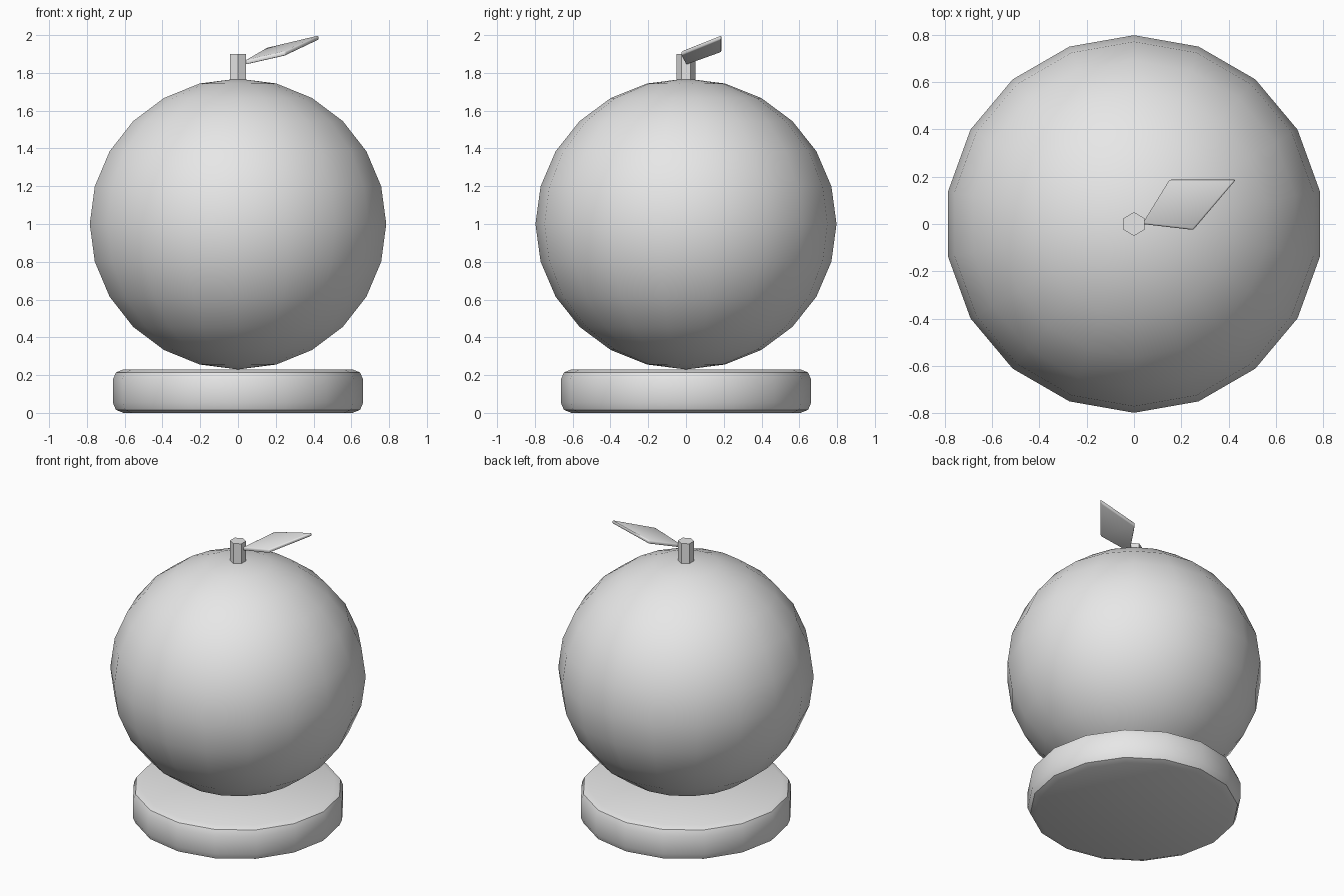
import bpy, bmesh, math

if "Cube" in bpy.data.objects:
    bpy.data.objects.remove(bpy.data.objects["Cube"])

grey = bpy.data.materials.new("light grey")
grey.diffuse_color = (0.8, 0.8, 0.8, 1)
grey.use_nodes = True
grey.node_tree.nodes["Principled BSDF"].inputs["Base Color"].default_value = grey.diffuse_color


def finish(ob, name, angle=None):
    ob.name = name
    ob.data.materials.clear()
    ob.data.materials.append(grey)
    bpy.ops.object.select_all(action='DESELECT')
    ob.select_set(True)
    bpy.context.view_layer.objects.active = ob
    if angle:
        bpy.ops.object.shade_smooth_by_angle(angle=math.radians(angle))
    return ob


def apply_transform():
    bpy.ops.object.transform_apply(location=False, rotation=True, scale=True)


def bevel(ob, width, segments):
    m = ob.modifiers.new("bevel", 'BEVEL')
    m.width, m.segments = width, segments
    m.limit_method = 'ANGLE'
    m.angle_limit = math.radians(40)
    bpy.context.view_layer.objects.active = ob
    bpy.ops.object.modifier_apply(modifier=m.name)


# round base with softened rims
bpy.ops.mesh.primitive_cylinder_add(vertices=16, radius=0.663, depth=0.23, location=(0, 0, 0.115))
base = bpy.context.object
bevel(base, 0.055, 2)
finish(base, "base", 40)

# fruit body, slightly flattened
bpy.ops.mesh.primitive_uv_sphere_add(segments=18, ring_count=12, radius=1, location=(0, 0, 1.0))
body = bpy.context.object
body.scale = (0.797, 0.797, 0.77)
apply_transform()
finish(body, "fruit", 60)

# hexagonal stem
bpy.ops.mesh.primitive_cylinder_add(vertices=6, radius=0.05, depth=0.16, location=(0, 0, 1.82))
finish(bpy.context.object, "stem")

# tilted diamond leaf
outline = [(0.035, 0.0, 1.866), (0.25, -0.025, 1.915), (0.43, 0.187, 2.0), (0.15, 0.187, 1.933)]
bm = bmesh.new()
top = [bm.verts.new(p) for p in outline]
low = [bm.verts.new((x, y, z - 0.024)) for x, y, z in outline]
bm.faces.new(top)
bm.faces.new(low[::-1])
for i in range(4):
    j = (i + 1) % 4
    bm.faces.new((top[i], low[i], low[j], top[j]))
bmesh.ops.recalc_face_normals(bm, faces=bm.faces)
mesh = bpy.data.meshes.new("leaf")
bm.to_mesh(mesh)
bm.free()
leaf = bpy.data.objects.new("leaf", mesh)
bpy.context.collection.objects.link(leaf)
bevel(leaf, 0.007, 2)
finish(leaf, "leaf", 50)
